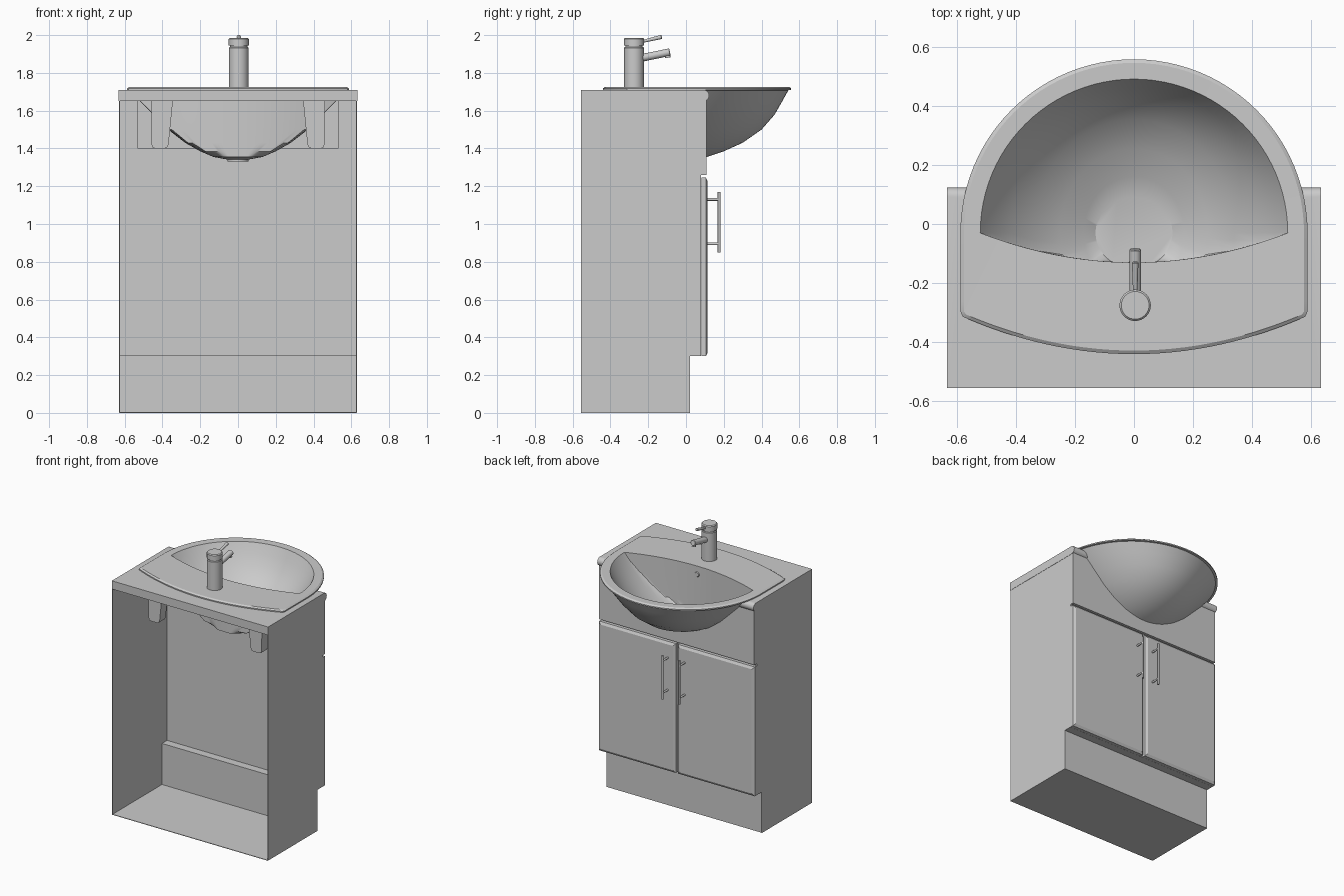
import bpy
import bmesh
from math import sin, cos, pi, radians
from mathutils import Vector

if "Cube" in bpy.data.objects:
    bpy.data.objects.remove(bpy.data.objects["Cube"], do_unlink=True)

grey = bpy.data.materials.new("plain_grey")
grey.use_nodes = True
grey.diffuse_color = (0.6, 0.6, 0.6, 1)
grey.node_tree.nodes["Principled BSDF"].inputs["Base Color"].default_value = (0.6, 0.6, 0.6, 1)


def finish(name, bm, smooth=None):
    bmesh.ops.recalc_face_normals(bm, faces=bm.faces)
    mesh = bpy.data.meshes.new(name)
    bm.to_mesh(mesh)
    bm.free()
    mesh.materials.append(grey)
    ob = bpy.data.objects.new(name, mesh)
    bpy.context.collection.objects.link(ob)
    if smooth:
        activate(ob)
        bpy.ops.object.shade_smooth_by_angle(angle=radians(smooth))
    return ob


def activate(ob):
    bpy.ops.object.select_all(action='DESELECT')
    ob.select_set(True)
    bpy.context.view_layer.objects.active = ob


def loft(name, rings, smooth=None):
    """Skin a list of equal-length rings and cap both ends."""
    bm = bmesh.new()
    rows = [[bm.verts.new(p) for p in ring] for ring in rings]
    n = len(rows[0])
    for a, b in zip(rows, rows[1:]):
        for i in range(n):
            j = (i + 1) % n
            bm.faces.new((a[i], a[j], b[j], b[i]))
    bm.faces.new(rows[0])
    bm.faces.new(rows[-1])
    bmesh.ops.remove_doubles(bm, verts=bm.verts, dist=0.0002)
    return finish(name, bm, smooth)


def box(name, x, y, z):
    corners = [(x[0], y[0]), (x[1], y[0]), (x[1], y[1]), (x[0], y[1])]
    return loft(name, [[(a, b, h) for a, b in corners] for h in z])


def rod(name, start, end, radius, end_radius=None, sides=32, bevel=0):
    """Round bar between two points, with softened rims if wanted."""
    a, b = Vector(start), Vector(end)
    axis = (b - a).normalized()
    u = axis.orthogonal().normalized()
    v = axis.cross(u)
    r2 = end_radius or radius
    stations = [(a, radius), (b, r2)]
    if bevel:
        stations = [(a, radius), (b - axis * bevel, r2), (b, r2 - bevel)]
    rings = [[c + (u * cos(2 * pi * i / sides) + v * sin(2 * pi * i / sides)) * r
              for i in range(sides)] for c, r in stations]
    return loft(name, rings, 35)


# Basin outlines: a round front with a curved back
SEG = 96
CY = -0.03
ANGLES = [2 * pi * i / SEG for i in range(SEG)]


def bowl_ring(z, rx, ry, wall, scale=1):
    ring = []
    for t in ANGLES:
        x = rx * cos(t) * scale
        ring.append((x, max(CY + ry * sin(t) * scale, wall + 0.1 * (x / 0.52) ** 2), z))
    return ring


def rim_ring(z, inset):
    r = 0.587 - inset
    ring = []
    for t in ANGLES:
        if sin(t) >= 0:
            ring.append((r * cos(t), CY + r * sin(t), z))
        else:
            x = max(-r, min(r, 1.14 * r * cos(t)))
            back = -0.44 + inset + 0.13 * (x / 0.587) ** 2
            ring.append((x, max(CY + 0.6 * sin(t), back), z))
    return ring


outer = [(1.342, .06, .06), (1.355, .13, .14), (1.385, .20, .23), (1.43, .28, .33),
         (1.50, .37, .43), (1.58, .45, .50), (1.65, .52, .54), (1.708, .572, .572)]
inner = [(1.725, .52, .52), (1.66, .48, .49), (1.59, .42, .45), (1.51, .34, .385),
         (1.445, .25, .285), (1.40, .17, .19), (1.374, .13, .12)]
rings = [bowl_ring(*o, -0.16) for o in outer]
rings += [rim_ring(1.709, 0), rim_ring(1.718, 0), rim_ring(1.726, 0.012)]
rings += [bowl_ring(*i, -0.13) for i in inner]
loft("basin", rings, 32)

rod("drain_outlet", (0, CY, 1.33), (0, CY, 1.36), 0.055)
rod("overflow_ring", (0, -0.14, 1.665), (0, -0.124, 1.665), 0.018, bevel=0.004)

# Worktop with a rounded nose
profile = [(-0.555, 1.65), (-0.555, 1.71)]
profile += [(0.093 + 0.03 * sin(pi * k / 10), 1.68 + 0.03 * cos(pi * k / 10)) for k in range(11)]
worktop = loft("worktop", [[(x, y, z) for y, z in profile] for x in (-0.632, 0.632)], 35)

# Cabinet shell, open at the back
T = 0.004
side = [(-0.555, 0), (0.02, 0), (0.02, 0.30), (0.08, 0.30), (0.08, 1.26),
        (0.106, 1.26), (0.106, 1.65), (-0.555, 1.65)]
for s, label in ((1, "left"), (-1, "right")):
    loft(label + "_side_panel", [[(s * x, y, z) for y, z in side] for x in (0.63 - T, 0.63)])
    box(label + "_front_stile", sorted((s * 0.53, s * 0.626)), (0.075, 0.08), (1.40, 1.65))
W = (-0.627, 0.627)
box("floor_panel", W, (-0.555, 0.019), (0, T))
box("plinth", W, (0.02 - T, 0.0205), (0, 0.30))
box("plinth_ledge", W, (0.016, 0.08), (0.30, 0.30 + T))
front_panel = box("inner_front_panel", W, (0.075, 0.08), (0.30, 1.40))
fascia = box("fascia", W, (0.088, 0.108), (1.26, 1.655))

# Openings where the bowl passes through
shape = [bowl_ring(*o, -0.155, 0.985) for o in outer]
shape.append([(x, y, 1.8) for x, y, z in shape[-1]])
cutter = loft("bowl_cutter", shape)
cutter.hide_render = True
for ob in (worktop, front_panel, fascia):
    mod = ob.modifiers.new("bowl_opening", 'BOOLEAN')
    mod.operation = 'DIFFERENCE'
    mod.solver = 'EXACT'
    mod.object = cutter
    activate(ob)
    bpy.ops.object.modifier_apply(modifier=mod.name)
bpy.data.objects.remove(cutter, do_unlink=True)

for s, label in ((1, "left"), (-1, "right")):
    # Door with a sloped front border
    door = []
    for y, inset in ((0.081, 0), (0.105, 0), (0.115, 0.018)):
        x0, x1, z0, z1 = 0.008 + inset, 0.63 - inset, 0.30 + inset, 1.245 - inset
        door.append([(s * x, y, z) for x, z in ((x0, z0), (x1, z0), (x1, z1), (x0, z1))])
    loft(label + "_door", door)

    # Bar handle on two posts
    hx = s * 0.068
    rod(label + "_handle_bar", (hx, 0.175, 0.85), (hx, 0.175, 1.17), 0.007, sides=16)
    for z, spot in ((0.895, "lower"), (1.13, "upper")):
        rod(f"{label}_{spot}_handle_post", (hx, 0.11, z), (hx, 0.175, z), 0.007, sides=16)

    # Tapered support bracket under the worktop
    foot = [(0.345, 1.65), (0.368, 1.42), (0.376, 1.405), (0.39, 1.40), (0.44, 1.40),
            (0.452, 1.405), (0.457, 1.42), (0.46, 1.65)]
    loft(label + "_bracket", [[(s * x, y, z) for x, z in foot] for y in (-0.38, -0.31)], 35)

# Mixer tap
TX, TY = 0.004, -0.275
rod("tap_body", (TX, TY, 1.71), (TX, TY, 1.937), 0.052, bevel=0.004)
rod("tap_neck", (TX, TY, 1.93), (TX, TY, 1.95), 0.046)
rod("tap_cap", (TX, TY, 1.944), (TX, TY, 1.986), 0.053, bevel=0.006)
rod("tap_spout", (TX, -0.24, 1.878), (TX, -0.085, 1.91), 0.02, bevel=0.003)
rod("spout_nozzle", (TX, -0.10, 1.905), (TX, -0.096, 1.88), 0.014)
rod("tap_lever", (TX, -0.24, 1.964), (TX, -0.128, 1.991), 0.007, 0.011, bevel=0.003)
